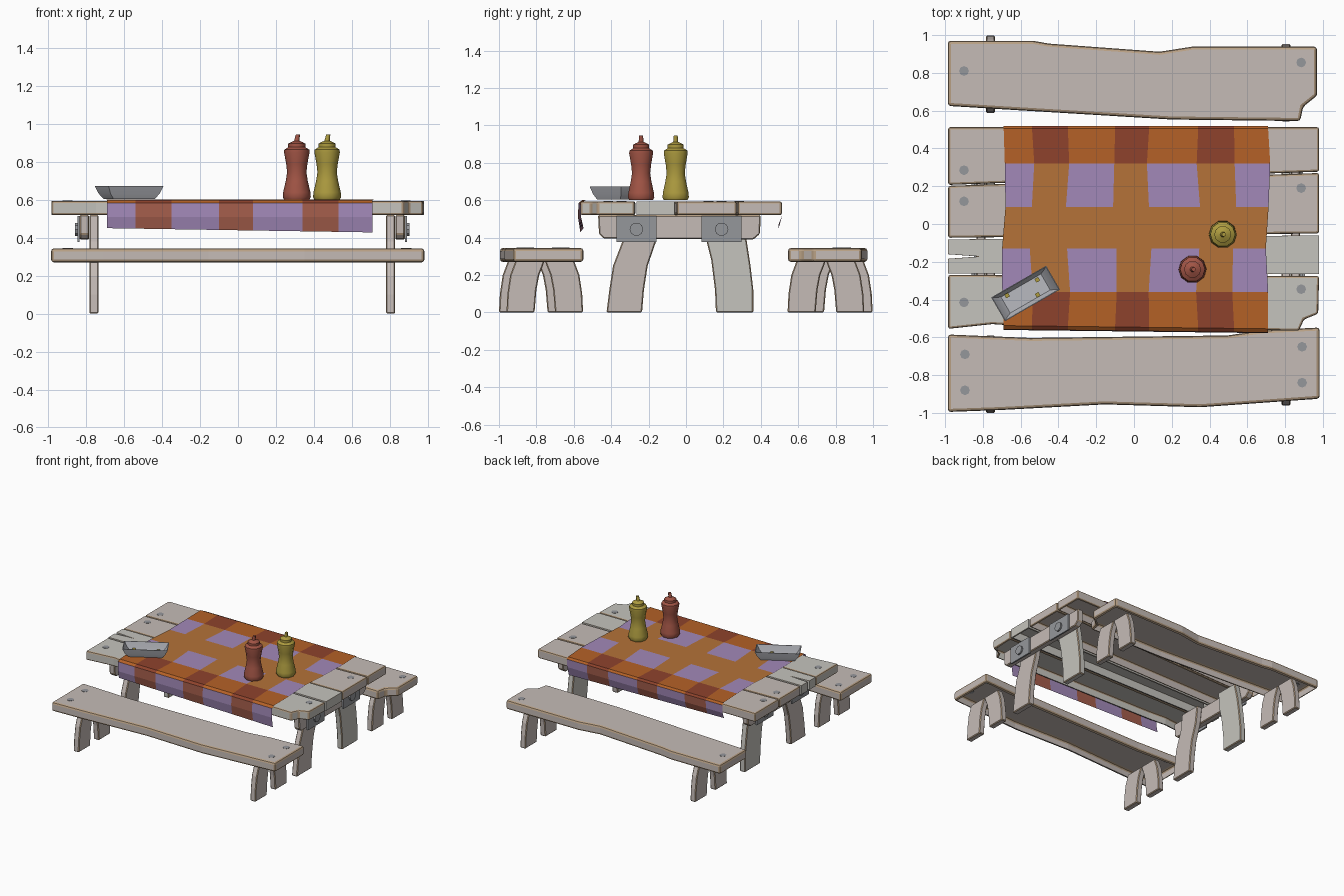
import bpy, bmesh, math
from mathutils import Matrix, Vector

if "Cube" in bpy.data.objects:
    bpy.data.objects.remove(bpy.data.objects["Cube"])


def mat(name, r, g, b):
    m = bpy.data.materials.new(name)
    m.diffuse_color = (r, g, b, 1)
    m.use_nodes = True
    m.node_tree.nodes["Principled BSDF"].inputs["Base Color"].default_value = m.diffuse_color
    return m


WOOD = mat("wood", .56, .50, .47)
PALE = mat("pale_wood", .56, .55, .51)
EDGE = mat("worn_edge", .48, .35, .23)
METAL = mat("metal", .30, .31, .33)
FOIL = mat("tray_grey", .48, .49, .53)
RED = mat("red_plastic", .36, .09, .06)
YELLOW = mat("yellow_plastic", .42, .33, .05)
CLOTH = [mat("cloth_orange", .46, .12, .02), mat("cloth_dark_red", .27, .055, .025),
         mat("cloth_purple", .36, .25, .48), mat("cloth_tan", .46, .17, .04),
         mat("cloth_red", .37, .11, .07)]


def finish(name, bm, mats, bevel=0, smooth=False):
    me = bpy.data.meshes.new(name)
    bm.to_mesh(me)
    bm.free()
    ob = bpy.data.objects.new(name, me)
    bpy.context.collection.objects.link(ob)
    for m in mats:
        me.materials.append(m)
    if smooth:
        bpy.ops.object.select_all(action='DESELECT')
        ob.select_set(True)
        bpy.context.view_layer.objects.active = ob
        bpy.ops.object.shade_smooth_by_angle(angle=math.radians(40))
    if bevel:
        mod = ob.modifiers.new("worn", 'BEVEL')
        mod.width = bevel
        mod.segments = 2 if bevel > .01 else 1
        mod.limit_method = 'ANGLE'
        mod.angle_limit = math.radians(40)
        mod.material = len(mats) - 1
    return ob


def prism(name, pts, lo, hi, axis='z', mats=(WOOD, EDGE), bevel=.019, hollow=False):
    """Extrude an outline: (x,y) along z, or (y,z) along x; hollow opens the underside."""
    bm = bmesh.new()
    put = (lambda p, h: (p[0], p[1], h)) if axis == 'z' else (lambda p, h: (h, p[0], p[1]))
    f = bm.faces.new([bm.verts.new(put(p, lo)) for p in pts])
    r = bmesh.ops.extrude_face_region(bm, geom=[f])
    d = Vector((0, 0, hi - lo)) if axis == 'z' else Vector((hi - lo, 0, 0))
    bmesh.ops.translate(bm, verts=[v for v in r['geom'] if isinstance(v, bmesh.types.BMVert)], vec=d)
    bmesh.ops.recalc_face_normals(bm, faces=bm.faces)
    if hollow:
        bottom = [q for q in bm.faces if q.normal.z < -.9]
        bmesh.ops.inset_individual(bm, faces=bottom, thickness=bevel + .004)
        bmesh.ops.delete(bm, geom=bottom, context='FACES')
    return finish(name, bm, mats, bevel)


def disc(name, loc, r, h, sides=8, along_x=False):
    bm = bmesh.new()
    rot = Matrix.Rotation(math.pi / 2, 4, 'Y') if along_x else Matrix()
    bmesh.ops.create_cone(bm, cap_ends=True, segments=sides, radius1=r, radius2=r, depth=h,
                          matrix=Matrix.Translation(loc) @ rot)
    return finish(name, bm, [METAL])


# Bench seats
prism("front_bench_seat", [(-.986, -.585), (-.55, -.603), (.495, -.59), (.68, -.563), (.983, -.548),
      (.983, -.925), (.35, -.97), (-.155, -.955), (-.71, -.985), (-.986, -.995)], .27, .345, hollow=True)
prism("back_bench_seat", [(-.986, .97), (-.535, .97), (-.45, .955), (.135, .912), (.315, .94),
      (.968, .94), (.97, .68), (.895, .62), (.88, .545), (.2, .553), (-.986, .625)], .27, .345, hollow=True)

# Table top planks
planks = [
    [(-.984, .513), (.98, .513), (.98, .277), (-.984, .207)],
    [(-.984, .202), (.98, .27), (.98, -.05), (-.984, -.073)],
    [(-.984, -.082), (.98, -.06), (.98, -.265), (-.984, -.262), (-.984, -.184), (-.82, -.172), (-.984, -.16)],
    [(-.984, -.27), (.98, -.275), (.975, -.475), (.9, -.505), (.873, -.565), (-.6, -.54), (-.75, -.53), (-.984, -.555)],
]
for i, p in enumerate(planks):
    prism("table_plank_%d" % i, p, .52, .594, mats=(PALE if i > 1 else WOOD, EDGE), bevel=.013, hollow=True)

# Legs, cross beams, metal brackets at each end
bench_leg = [(.205, 0), (.2, .1), (.185, .2), (.155, .28), (0, .28), (.01, .25), (.03, .2), (.045, .12), (.055, 0)]
legs_t = [[(-.425, 0), (-.41, .12), (-.39, .25), (-.34, .38), (-.32, .52), (-.14, .52), (-.16, .38), (-.205, .25), (-.225, .12), (-.235, 0)],
          [(.16, 0), (.155, .12), (.135, .28), (.11, .38), (.10, .52), (.29, .52), (.325, .38), (.345, .25), (.36, .12), (.36, 0)]]
for end, x, s in (("left", -.76, -1), ("right", .805, 1)):
    lo, hi = x - .024, x + .024
    mids = (-.795, .793) if s < 0 else (-.755, .748)
    for side, mid in zip(("front", "back"), mids):
        for k in (1, -1):
            leg = [(mid + k * y, z) for y, z in bench_leg]
            prism("%s_bench_%s_leg" % (side, end), leg, lo, hi, 'x', bevel=.006)
    for leg in legs_t:
        prism("table_%s_leg" % end, leg, lo, hi, 'x', (WOOD if leg is legs_t[0] else PALE, EDGE), .006)
    a = x + s * .025
    b = a + s * .05
    prism("%s_cross_beam" % end, [(-.47, .52), (-.465, .42), (-.44, .395), (.36, .39), (.395, .42), (.40, .52)],
          min(a, b), max(a, b), 'x', (WOOD, EDGE), .006)
    for y in (-.265, .19):
        c = b + s * .012
        prism("%s_bracket" % end, [(y - .107, .378), (y + .107, .378), (y + .107, .515), (y - .107, .515)],
              min(b, c), max(b, c), 'x', (METAL,), 0)
        disc("%s_bracket_bolt" % end, (c + s * .006, y, .445), .036, .014, 10, True)

# Flat bolt heads on the wood
for x, y in ((-.9, .81), (.885, .855), (-.895, -.69), (-.895, -.88), (.89, -.65), (.89, -.84)):
    disc("bench_bolt", (x, y, .344), .026, .006)
for x, y in ((-.9, .285), (-.9, .12), (-.9, -.415), (.885, .19), (.885, -.345)):
    disc("table_bolt", (x, y, .593), .026, .006)

# Checked tablecloth draped over front and back edges
xs = [-.69, -.54, -.35, -.10, .08, .34, .53, .71]
rows = [(.495, .46), (.515, .52), (.518, .585), (.505, .60), (.32, .602), (.09, .602), (-.13, .602),
        (-.36, .602), (-.545, .60), (-.565, .585), (-.568, .51), (-.555, .44)]
kinds = [(2, 4), (2, 4), (0, 1), (0, 1), (2, 3), (3, 3), (2, 3), (0, 1), (0, 1), (2, 4), (2, 4)]
bm = bmesh.new()
grid = []
for j, (y, z) in enumerate(rows):
    line = []
    for i, x in enumerate(xs):
        wob = .012 * math.sin(j * 1.7 + i)
        tilt = -.012 * (x + .1) if j >= 8 else 0
        drop = -.016 * x if j in (0, 11) else 0
        line.append(bm.verts.new((x + (wob if 3 < j < 8 else 0), y + tilt, z + drop)))
    grid.append(line)
for j in range(len(rows) - 1):
    for i in range(len(xs) - 1):
        f = bm.faces.new((grid[j][i], grid[j + 1][i], grid[j + 1][i + 1], grid[j][i + 1]))
        f.material_index = kinds[j][i % 2]
finish("tablecloth", bm, CLOTH)


def loft(name, rings, m):
    """Skin a stack of point rings and cap both ends."""
    bm = bmesh.new()
    rings = [[bm.verts.new(p) for p in ring] for ring in rings]
    n = len(rings[0])
    for a, b in zip(rings, rings[1:]):
        for k in range(n):
            bm.faces.new((a[k], a[(k + 1) % n], b[(k + 1) % n], b[k]))
    bm.faces.new(rings[0])
    bm.faces.new(rings[-1])
    bmesh.ops.recalc_face_normals(bm, faces=bm.faces)
    finish(name, bm, [m], smooth=True)


# Squeeze bottles
profile = [(.066, .60), (.074, .615), (.072, .64), (.058, .70), (.051, .745), (.056, .79), (.067, .85),
           (.066, .865), (.045, .878), (.045, .897), (.03, .905), (.014, .912), (.011, .945)]
for name, x, y, m in (("red_bottle", .31, -.24, RED), ("yellow_bottle", .47, -.055, YELLOW)):
    loft(name, [[(x + r * math.cos(k * math.pi / 5) + (.006 if z > .93 else 0),
                  y + r * math.sin(k * math.pi / 5), z) for k in range(10)] for r, z in profile], m)

# Open food tray with crumbs
place = Matrix.Translation((-.574, -.368, .604)) @ Matrix.Rotation(math.radians(30), 4, 'Z')
loft("food_tray", [[place @ Vector((hx * a, hy * b, z)) for a, b in ((-1, -1), (1, -1), (1, 1), (-1, 1))]
     for hx, hy, z in ((.125, .052, 0), (.15, .063, .03), (.168, .073, .07),
                       (.164, .069, .07), (.145, .059, .032), (.122, .049, .005))], FOIL)
for u, v in ((-.09, .04), (.09, .032), (.052, -.038)):
    bm = bmesh.new()
    bmesh.ops.create_cube(bm, size=.022, matrix=place @ Matrix.Translation((u, v, .012)))
    finish("crumb", bm, [YELLOW])
